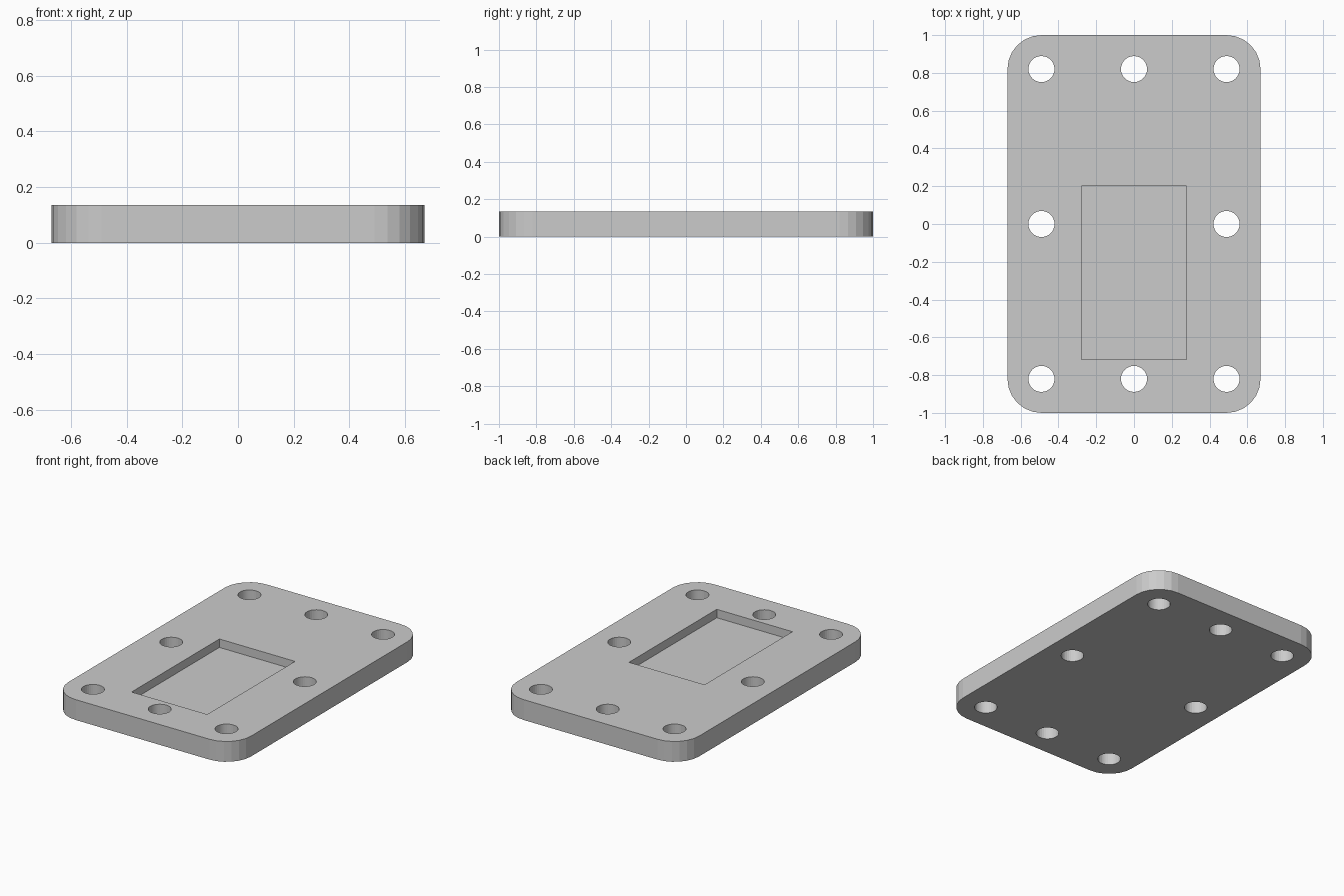
import bpy, bmesh
from math import sin, cos, pi

if "Cube" in bpy.data.objects:
    bpy.data.objects.remove(bpy.data.objects["Cube"])

HALF_X, HALF_Y, THICK = 0.67, 1.0, 0.135
CORNER_R, CORNER_SEGS = 0.18, 6
HOLE_R, HOLE_X, HOLE_Y = 0.069, 0.49, 0.82
POCKET_DEPTH = 0.056


def prism(bm, outline, z0, z1):
    """Extrude a closed xy outline from z0 to z1."""
    face = bm.faces.new([bm.verts.new((x, y, z0)) for x, y in outline])
    top = bmesh.ops.extrude_face_region(bm, geom=[face])["geom"]
    verts = [v for v in top if isinstance(v, bmesh.types.BMVert)]
    bmesh.ops.translate(bm, verts=verts, vec=(0, 0, z1 - z0))


def make_object(name, prisms):
    bm = bmesh.new()
    for p in prisms:
        prism(bm, *p)
    bmesh.ops.recalc_face_normals(bm, faces=bm.faces)
    mesh = bpy.data.meshes.new(name)
    bm.to_mesh(mesh)
    bm.free()
    obj = bpy.data.objects.new(name, mesh)
    bpy.context.collection.objects.link(obj)
    return obj


def arc(cx, cy, r, start, sweep, steps):
    return [(cx + r * cos(start + sweep * i / steps),
             cy + r * sin(start + sweep * i / steps)) for i in range(steps + 1)]


# Rounded plate
outline = []
for i, (sx, sy) in enumerate([(1, 1), (-1, 1), (-1, -1), (1, -1)]):
    outline += arc(sx * (HALF_X - CORNER_R), sy * (HALF_Y - CORNER_R),
                   CORNER_R, i * pi / 2, pi / 2, CORNER_SEGS)
plate = make_object("plate", [(outline, 0, THICK)])

# Through holes around the rim, plus the shallow rectangular pocket
cuts = [(arc(x, y, HOLE_R, 0, 2 * pi, 32)[:-1], -0.1, THICK + 0.1)
        for x in (-HOLE_X, 0, HOLE_X) for y in (-HOLE_Y, 0, HOLE_Y) if x or y]
pocket = [(-0.278, -0.718), (0.277, -0.718), (0.277, 0.202), (-0.278, 0.202)]
cuts.append((pocket, THICK - POCKET_DEPTH, THICK + 0.1))
cutter = make_object("hole_cutter", cuts)
cutter.hide_render = True
cutter.display_type = 'WIRE'

cut = plate.modifiers.new("holes_and_pocket", 'BOOLEAN')
cut.operation = 'DIFFERENCE'
cut.solver = 'EXACT'
cut.object = cutter
